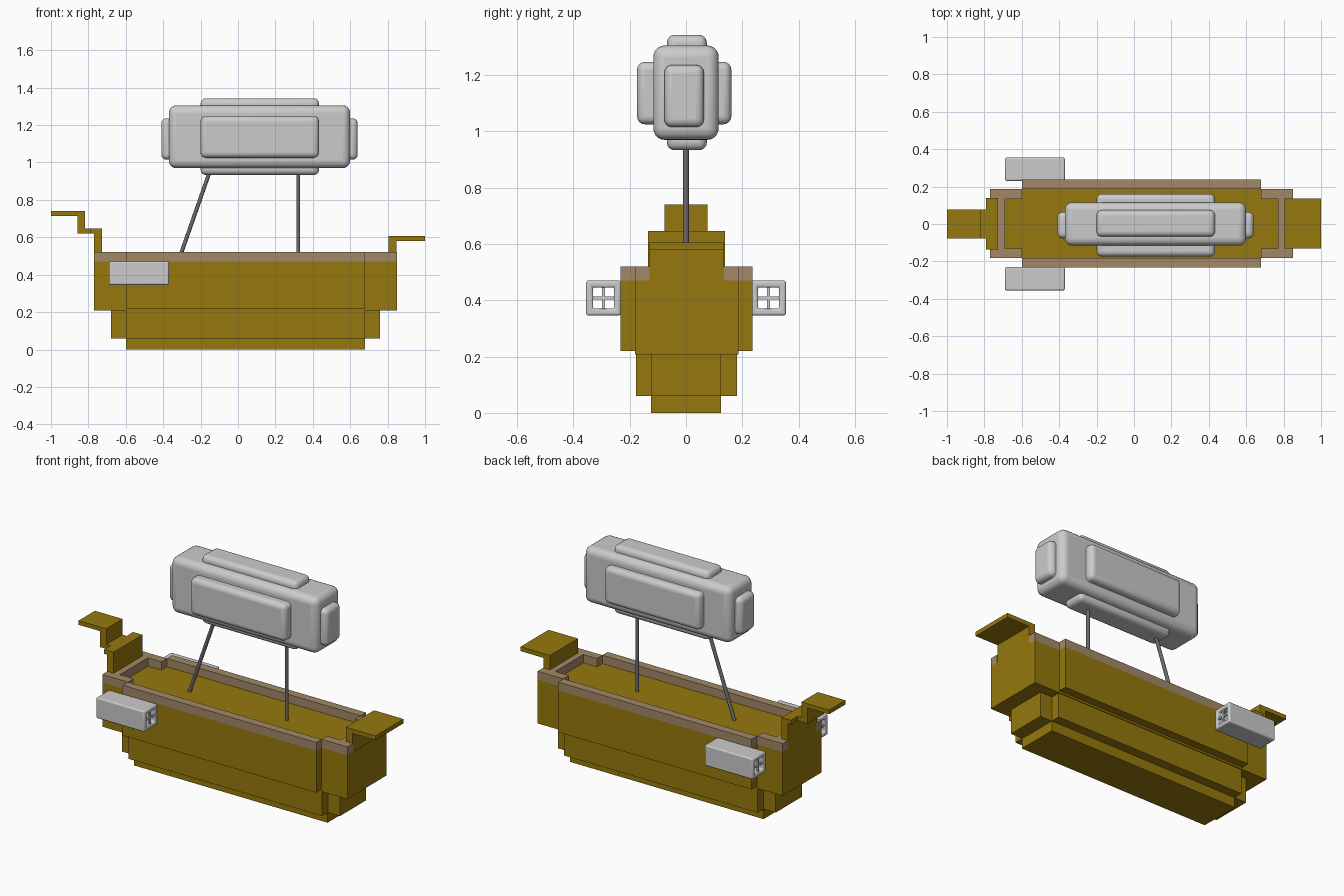
import bpy, bmesh
from mathutils import Vector

if "Cube" in bpy.data.objects:
    bpy.data.objects.remove(bpy.data.objects["Cube"])


def material(name, color):
    m = bpy.data.materials.new(name)
    m.diffuse_color = (*color, 1)
    m.use_nodes = True
    m.node_tree.nodes["Principled BSDF"].inputs["Base Color"].default_value = m.diffuse_color
    return m


WOOD = material("wood", (0.30, 0.19, 0.004))
TRIM = material("trim", (0.36, 0.25, 0.14))
DARK = material("rope_grey", (0.15, 0.15, 0.15))


def boxes(name, parts, mat=None, bevel=0, segments=3):
    """One object from (x0, x1, y0, y1, z0, z1) boxes."""
    bm = bmesh.new()
    for x0, x1, y0, y1, z0, z1 in parts:
        for v in bmesh.ops.create_cube(bm, size=1)["verts"]:
            v.co = ((x1 if v.co.x > 0 else x0), (y1 if v.co.y > 0 else y0),
                    (z1 if v.co.z > 0 else z0))
    return finish(name, bm, mat, bevel, segments)


def finish(name, bm, mat=None, bevel=0, segments=3):
    me = bpy.data.meshes.new(name)
    bm.to_mesh(me)
    bm.free()
    ob = bpy.data.objects.new(name, me)
    bpy.context.collection.objects.link(ob)
    if mat:
        me.materials.append(mat)
    if bevel:
        mod = ob.modifiers.new("round", "BEVEL")
        mod.width, mod.segments = bevel, segments
        mod.limit_method, mod.angle_limit = "ANGLE", 0.6
        for o in bpy.context.selected_objects:
            o.select_set(False)
        ob.select_set(True)
        bpy.context.view_layer.objects.active = ob
        bpy.ops.object.shade_smooth_by_angle()
    return ob


# hull tiers: each a long narrow box crossed with a short wide one
boxes("keel", [(-0.60, 0.68, -0.125, 0.125, 0, 0.06)], WOOD)
boxes("lower_hull_sides", [(-0.60, 0.68, -0.178, 0.182, 0.06, 0.22)], WOOD)
boxes("lower_hull_ends", [(-0.68, 0.76, -0.122, 0.125, 0.06, 0.21)], WOOD)
boxes("upper_hull_sides", [(-0.60, 0.68, -0.232, 0.237, 0.22, 0.47)], WOOD)
boxes("upper_hull_ends", [(-0.77, 0.85, -0.182, 0.187, 0.208, 0.47)], WOOD)

# raised rim around the deck, notched where the posts stand
rim = []
for y0, y1, c0, c1 in ((-0.232, -0.182, -0.182, -0.13), (0.187, 0.237, 0.135, 0.187)):
    rim += [(-0.60, 0.68, y0, y1, 0.47, 0.52),
            (-0.77, -0.60, c0, c1, 0.47, 0.52),
            (0.68, 0.85, c0, c1, 0.47, 0.52)]
rim += [(-0.73, -0.69, -0.13, 0.135, 0.47, 0.52),
        (0.77, 0.805, -0.13, 0.135, 0.47, 0.52)]
boxes("rim", rim, TRIM)

# bow and stern ornaments
boxes("bow_post", [(0.805, 0.848, -0.13, 0.135, 0.47, 0.58),
                   (0.805, 1.0, -0.13, 0.135, 0.58, 0.606)], WOOD)
boxes("stern_post", [(-0.77, -0.728, -0.135, 0.138, 0.47, 0.62),
                     (-0.79, -0.728, -0.135, 0.138, 0.62, 0.646)], WOOD)
boxes("stern_finial", [(-0.857, -0.79, -0.077, 0.077, 0.62, 0.646),
                       (-0.857, -0.817, -0.077, 0.077, 0.646, 0.715),
                       (-1.0, -0.817, -0.077, 0.077, 0.715, 0.74)], WOOD)

# balloon with raised pads on every side
boxes("balloon_body", [(-0.37, 0.60, -0.116, 0.116, 0.97, 1.305)], None, 0.04, 5)
boxes("balloon_top_bottom_pads", [(-0.20, 0.433, -0.068, 0.074, 0.933, 1.343)], None, 0.028, 4)
boxes("balloon_side_pads", [(-0.20, 0.433, -0.174, 0.161, 1.025, 1.247)], None, 0.028, 4)
boxes("balloon_end_pads", [(-0.41, 0.64, -0.077, 0.064, 1.015, 1.236)], None, 0.028, 4)


# ropes
def rope(name, a, b, r=0.0105):
    a, b = Vector(a), Vector(b)
    bm = bmesh.new()
    bmesh.ops.create_cone(bm, cap_ends=True, segments=12, radius1=r, radius2=r,
                          depth=(b - a).length)
    rot = (b - a).to_track_quat("Z", "Y")
    for v in bm.verts:
        v.co = rot @ v.co + (a + b) / 2
    for f in bm.faces:
        f.smooth = len(f.verts) == 4
    finish(name, bm, DARK)


rope("rope_front", (0.322, 0, 0.46), (0.322, 0, 0.96))
rope("rope_rear", (-0.323, 0, 0.46), (-0.148, 0, 0.96))


# engines: hollow square tubes with a cross grille at both ends
def engine(side, cy, zc=0.408, h=0.062, w=0.038):
    bm = bmesh.new()
    rings = []
    for x, s in ((-0.69, h), (-0.37, h), (-0.37, w), (-0.69, w)):
        rings.append([bm.verts.new((x, cy + a * s, zc + b * s))
                      for a, b in ((-1, -1), (1, -1), (1, 1), (-1, 1))])
    for i in range(4):
        p, q = rings[i], rings[(i + 1) % 4]
        for j in range(4):
            k = (j + 1) % 4
            bm.faces.new((p[j], p[k], q[k], q[j]))
    bmesh.ops.recalc_face_normals(bm, faces=bm.faces)
    finish("engine_" + side, bm, None, 0.008, 3)
    t = 0.005
    bars = []
    for x in (-0.685, -0.385):
        bars += [(x, x + 0.01, cy - t, cy + t, zc - w, zc + w),
                 (x, x + 0.01, cy - w, cy + w, zc - t, zc + t)]
    boxes("engine_grille_" + side, bars)


engine("left", -0.293)
engine("right", 0.293)
